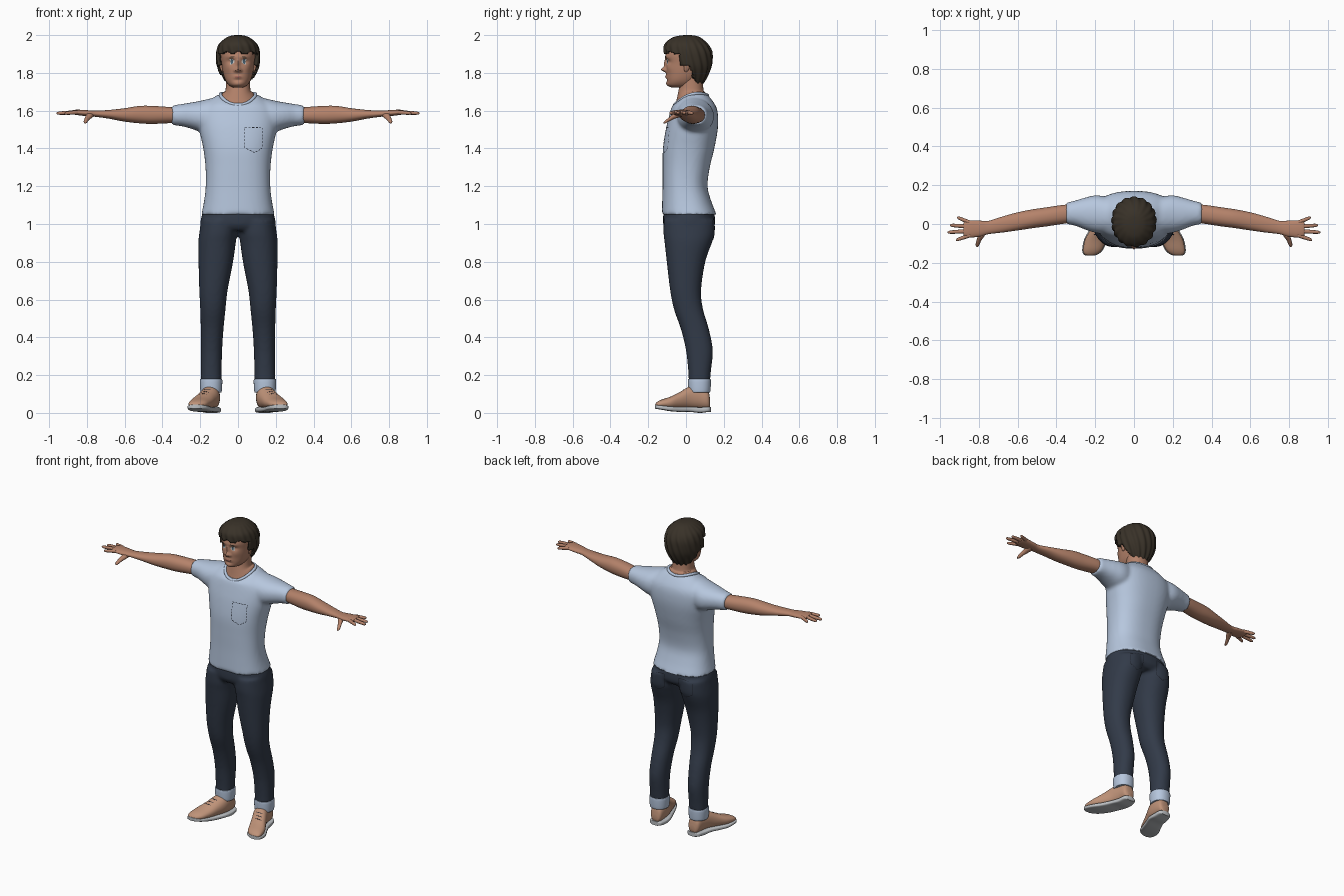
import bpy, bmesh, math
from mathutils import Vector

if "Cube" in bpy.data.objects:
    bpy.data.objects.remove(bpy.data.objects["Cube"], do_unlink=True)


def material(name, r, g, b):
    m = bpy.data.materials.new(name)
    m.use_nodes = True
    m.diffuse_color = (r, g, b, 1)
    m.node_tree.nodes["Principled BSDF"].inputs["Base Color"].default_value = (r, g, b, 1)
    return m


SHIRT = material("pale blue cotton", .47, .57, .73)
JEANS = material("dark denim", .032, .043, .066)
SKIN = material("skin", .46, .225, .145)
HAIR = material("dark brown hair", .04, .031, .021)
SHOE = material("tan leather", .52, .29, .19)
SOLE = material("grey rubber", .5, .52, .54)
EYE = material("eye white", .6, .56, .53)
IRIS = material("blue iris", .07, .13, .18)
LIPS = material("lips", .36, .13, .1)
THREAD = material("dark thread", .013, .016, .024)


def catmull(a, b, c, d, t):
    return .5 * (2 * b + (c - a) * t + (2 * a - 5 * b + 4 * c - d) * t * t + (3 * b - a - 3 * c + d) * t ** 3)


def loft(bm, rings, axis="z", n=32, steps=5, p=2.2, side=1, caps=True):
    """Rings are (position, a0, a1, b0, b1[, tilt, lift]) along an axis, smoothly interpolated."""
    rings = [tuple(r) + (0,) * (7 - len(r)) for r in rings]
    fine = []
    for i in range(len(rings) - 1):
        four = [rings[max(i - 1, 0)], rings[i], rings[i + 1], rings[min(i + 2, len(rings) - 1)]]
        fine += [[catmull(*v, k / steps) for v in zip(*four)] for k in range(steps)]
    fine.append(rings[-1])
    loops = []
    for t, a0, a1, b0, b1, tilt, lift in fine:
        loop = []
        for k in range(n):
            c, s = math.cos(math.tau * k / n), math.sin(math.tau * k / n)
            a = (a0 + a1) / 2 + (a1 - a0) / 2 * math.copysign(abs(c) ** (2 / p), c)
            b = (b0 + b1) / 2 + (b1 - b0) / 2 * math.copysign(abs(s) ** (2 / p), s)
            x, y, z = {"z": (a, b, t + tilt * s + lift * c * c), "x": (t, a, b), "y": (a, t, b)}[axis]
            loop.append(bm.verts.new((side * x, y, z)))
        loops.append(loop)
    for u, v in zip(loops, loops[1:]):
        for k in range(n):
            bm.faces.new((u[k], u[k - 1], v[k - 1], v[k]))
    if caps:
        bm.faces.new(loops[0])
        bm.faces.new(loops[-1])


def finish(name, bm, mat, post=None):
    bmesh.ops.recalc_face_normals(bm, faces=bm.faces[:])
    if post:
        post(bm)
    me = bpy.data.meshes.new(name)
    bm.to_mesh(me)
    bm.free()
    me.materials.append(mat)
    for f in me.polygons:
        f.use_smooth = True
    me.set_sharp_from_angle(angle=math.radians(50))
    ob = bpy.data.objects.new(name, me)
    bpy.context.collection.objects.link(ob)
    return ob


def single(name, rings, mat, post=None, **kw):
    bm = bmesh.new()
    loft(bm, rings, **kw)
    return finish(name, bm, mat, post)


def blend(ob, iterations):
    """Fuse overlapping volumes into one soft cloth surface."""
    r = ob.modifiers.new("fuse", "REMESH")
    r.mode, r.voxel_size, r.use_smooth_shade = "VOXEL", .01, True
    s = ob.modifiers.new("soften", "SMOOTH")
    s.factor, s.iterations = .5, iterations


def wrap(ob, target, offset):
    w = ob.modifiers.new("wrap", "SHRINKWRAP")
    w.target, w.offset, w.wrap_mode = target, offset, "ABOVE_SURFACE"


def mid(z, hw, y0, y1, *rest):
    return (z, -hw, hw, y0, y1, *rest)


# Shirt: torso and two sleeves fused
bm = bmesh.new()
loft(bm, [mid(1.05, .194, -.128, .162), mid(1.12, .18, -.126, .134), mid(1.2, .171, -.124, .114),
          mid(1.3, .172, -.124, .126), mid(1.4, .184, -.122, .15), mid(1.5, .205, -.107, .168),
          mid(1.57, .21, -.09, .17), mid(1.615, .195, -.077, .162), mid(1.64, .155, -.07, .142, .01, .012),
          mid(1.655, .1, -.064, .118, .026, .03)], n=48, p=2.4)
for s in (1, -1):
    loft(bm, [(.08, -.03, .12, 1.5, 1.678), (.15, -.05, .142, 1.48, 1.664), (.2, -.045, .148, 1.488, 1.652),
              (.25, -.03, .137, 1.505, 1.643), (.3, -.01, .122, 1.518, 1.635), (.35, .0, .11, 1.523, 1.628)],
         "x", side=s)
shirt = finish("shirt", bm, SHIRT)
blend(shirt, 6)

# Collar band
cu = bpy.data.curves.new("collar", "CURVE")
cu.dimensions, cu.bevel_depth, cu.bevel_resolution = "3D", .009, 3
sp = cu.splines.new("POLY")
sp.points.add(47)
sp.use_cyclic_u = True
for k, pt in enumerate(sp.points):
    c, s = math.cos(math.tau * k / 48), math.sin(math.tau * k / 48)
    pt.co = (.093 * c, .026 + .087 * s, 1.655 + .026 * s + .03 * c * c, 1)
cu.materials.append(SHIRT)
bpy.context.collection.objects.link(bpy.data.objects.new("collar", cu))

# Jeans: hips and two legs fused
bm = bmesh.new()
loft(bm, [mid(.965, .17, -.1, .13), mid(1.0, .2, -.121, .154), mid(1.07, .185, -.119, .149)])
for s in (1, -1):
    loft(bm, [(1.02, .0, .195, -.118, .152), (.95, .004, .205, -.119, .152), (.9, .012, .21, -.113, .137),
              (.8, .026, .209, -.102, .102), (.65, .055, .205, -.084, .08), (.55, .066, .2, -.064, .09),
              (.44, .077, .197, -.026, .122), (.33, .084, .197, .0, .142), (.22, .087, .197, .012, .132),
              (.165, .088, .197, .014, .127)], side=s, n=40)
jeans = finish("jeans", bm, JEANS)
blend(jeans, 4)

# Head, with the face modelled by soft bumps: x, z, width, height, depth
BUMPS = [(0, 1.848, .009, .024, .012), (0, 1.817, .013, .012, .026), (.016, 1.812, .007, .007, .009),
         (.038, 1.86, .02, .012, -.009), (.03, 1.885, .03, .009, .004), (0, 1.779, .022, .009, .006),
         (0, 1.762, .02, .006, -.004), (0, 1.742, .022, .013, .005), (.05, 1.825, .02, .02, .004)]


def shape_face(bm):
    for v in bm.verts:
        if v.co.y < 0:
            x, z = abs(v.co.x), v.co.z
            v.co.y -= sum(d * math.exp(-((x - bx) / w) ** 2 - ((z - bz) / h) ** 2) for bx, bz, w, h, d in BUMPS)


head = single("head", [mid(1.722, .026, -.075, .03), mid(1.735, .048, -.097, .045), mid(1.76, .066, -.102, .065),
                       mid(1.8, .079, -.104, .1), mid(1.85, .087, -.105, .12), mid(1.9, .092, -.107, .125),
                       mid(1.95, .08, -.09, .1), mid(1.98, .045, -.04, .07)], SKIN, shape_face, n=96, steps=8)
single("neck", [mid(1.65, .088, -.058, .11, .026, .03), mid(1.676, .078, -.05, .102, .02, .02),
                mid(1.705, .067, -.04, .094), mid(1.74, .064, -.033, .09), mid(1.79, .064, -.03, .088)], SKIN)


# Hair shell, opened around the face and nape, with shallow strands
def cut_hair(bm):
    gone = []
    for f in bm.faces:
        x, y, z = f.calc_center_median()
        edge = -.035 if z > 1.835 else .06 - (z - 1.74) * .45
        if z < 1.907 + .007 * math.sin(x * 95 + 1) and y < edge:
            gone.append(f)
    bmesh.ops.delete(bm, geom=gone, context="FACES")
    for v in bm.verts:
        a = math.atan2(v.co.y - .01, v.co.x)
        wave = .004 * math.sin(17 * a + 40 * v.co.z) * min(1, (2 - v.co.z) * 12)
        v.co.x += wave * math.cos(a)
        v.co.y += wave * math.sin(a)


hair = single("hair", [mid(1.742, .062, -.05, .088), mid(1.78, .088, -.08, .112), mid(1.83, .109, -.1, .132),
                       mid(1.88, .114, -.112, .138), mid(1.92, .111, -.117, .134), mid(1.955, .098, -.11, .114),
                       mid(1.985, .064, -.075, .08), mid(1.997, .035, -.035, .05), mid(2.0, .01, 0, .02)],
              HAIR, cut_hair, n=96, steps=6, p=2.1)
sol = hair.modifiers.new("thickness", "SOLIDIFY")
sol.thickness, sol.offset = .02, -1

# Ears
bm = bmesh.new()
for s in (1, -1):
    loft(bm, [(1.805, .08, .085, -.004, .004), (1.815, .077, .092, -.01, .014), (1.84, .078, .099, -.012, .024),
              (1.862, .08, .098, -.01, .024), (1.872, .085, .092, 0, .012)], side=s, n=16)
finish("ears", bm, SKIN)


# Eyes, brows and lips as thin plates hugging the face
def patch(name, spots, rx, rz, mat, offset, slope=0):
    bm = bmesh.new()
    for x0, z0 in spots:
        grid = bmesh.ops.create_grid(bm, x_segments=12, y_segments=8, size=1)["verts"]
        for v in grid:
            u, w = v.co.x, v.co.y
            x = u * math.sqrt(1 - w * w / 2) * rx
            z = w * math.sqrt(1 - u * u / 2) * rz
            v.co = (x0 + x, -.115, z0 + z - slope * math.copysign(x, x * x0) - slope * 9 * x * x)
    wrap(finish(name, bm, mat), head, offset)


def pair(x, z):
    return [(x, z), (-x, z)]


patch("eye_whites", pair(.04, 1.86), .015, .0065, EYE, .0015)
patch("irises", pair(.04, 1.86), .006, .006, IRIS, .003)
patch("upper_lashes", pair(.04, 1.867), .017, .0018, HAIR, .003, .2)
patch("eyebrows", pair(.04, 1.882), .02, .0035, HAIR, .002, .2)
patch("lips", [(0, 1.778)], .026, .007, LIPS, .001)

# Arms with palms, then fingers and thumbs
for s, label in ((1, "left"), (-1, "right")):
    single(label + "_arm", [(.3, .012, .1, 1.535, 1.615), (.36, .002, .099, 1.534, 1.619),
                            (.45, -.012, .086, 1.53, 1.625), (.52, -.021, .076, 1.533, 1.625),
                            (.6, -.033, .06, 1.542, 1.613), (.68, -.044, .038, 1.557, 1.604),
                            (.75, -.052, .016, 1.567, 1.6), (.79, -.063, .017, 1.57, 1.602),
                            (.84, -.07, .019, 1.575, 1.605), (.87, -.066, .015, 1.58, 1.604),
                            (.88, -.055, .005, 1.586, 1.6)], SKIN, axis="x", side=s)
    bm = bmesh.new()
    for y0, y1, tip in ((-.058, -.083, .918), (-.036, -.043, .962), (-.014, -.006, .95), (.007, .034, .912)):
        rings = []
        for f, r in ((0, .011), (.35, .0105), (.7, .0095), (.92, .0075), (1, .002)):
            x, y, z = .845 + f * (tip - .845), y0 + f * (y1 - y0), 1.592 - .006 * f
            rings.append((x, y - r, y + r, z - r, z + r))
        loft(bm, rings, "x", n=12, steps=3, side=s)
    loft(bm, [(-.025, .755, .8, 1.567, 1.597), (-.06, .77, .805, 1.557, 1.587), (-.085, .787, .812, 1.545, 1.568),
              (-.108, .798, .817, 1.533, 1.55), (-.118, .805, .812, 1.533, 1.54)], "y", n=14, side=s)
    finish(label + "_fingers", bm, SKIN)

    # Turned-up cuff, shoe, sole and laces
    single(label + "_cuff", [(.108, .092, .192, .02, .122), (.115, .086, .199, .013, .129),
                             (.172, .083, .202, .01, .132), (.18, .088, .197, .014, .127)], SHIRT, side=s)
    upper = [(.128, .115, .155, .03, .07), (.115, .1, .175, .02, .12), (.07, .095, .185, .02, .142),
             (.02, .1, .2, .02, .14), (-.03, .12, .225, .02, .112), (-.08, .14, .252, .02, .087),
             (-.13, .163, .262, .025, .07), (-.153, .187, .257, .03, .058), (-.162, .21, .242, .035, .048)]
    shoe = single(label + "_shoe", upper, SHOE, axis="y", side=s)
    sole = [(y * 1.02 + .002, a - .005, b + .005, .005 + max(0, -y - .06) * .17, .032 + max(0, -y - .06) * .12)
            for y, a, b, _, _ in upper]
    sole[2] = sole[2][:3] + (0, .03)
    single(label + "_sole", sole, SOLE, axis="y", side=s, p=4)
    bm = bmesh.new()
    for k in range(3):
        y, z, x = -.015 - .02 * k, .122 - .011 * k, s * (.166 + .01 * k)
        loft(bm, [(x - .022, y - .002, y + .002, z, z + .004), (x + .022, y - .002, y + .002, z, z + .004)], "x", n=8)
    wrap(finish(label + "_laces", bm, THREAD), shoe, .0015)


# Dashed pocket stitching laid on the cloth
def stitches(name, path, target, gap):
    bm = bmesh.new()
    pts = [Vector(p) for p in path]
    for a, b in zip(pts, pts[1:]):
        d = (b - a).normalized()
        w = d.cross(Vector((0, 1, 0))) * .002
        count = max(1, round((b - a).length / .02))
        for k in range(count):
            p, q = a.lerp(b, k / count), a.lerp(b, (k + gap) / count)
            bm.faces.new([bm.verts.new(c) for c in (p - w, q - w, q + w, p + w)])
    wrap(finish(name, bm, THREAD), target, .002)


def pocket(x0, x1, z0, z1, y):
    m = (x0 + x1) / 2
    return [(x0, y, z1), (x1, y, z1), (x1, y, z0 + .025), (m, y, z0), (x0, y, z0 + .025), (x0, y, z1)]


stitches("chest_pocket", pocket(.036, .142, 1.378, 1.515, -.12), shirt, .6)
for s, label in ((1, "left"), (-1, "right")):
    stitches(label + "_back_pocket", pocket(s * .05, s * .15, .915, 1.03, .15), jeans, .95)
